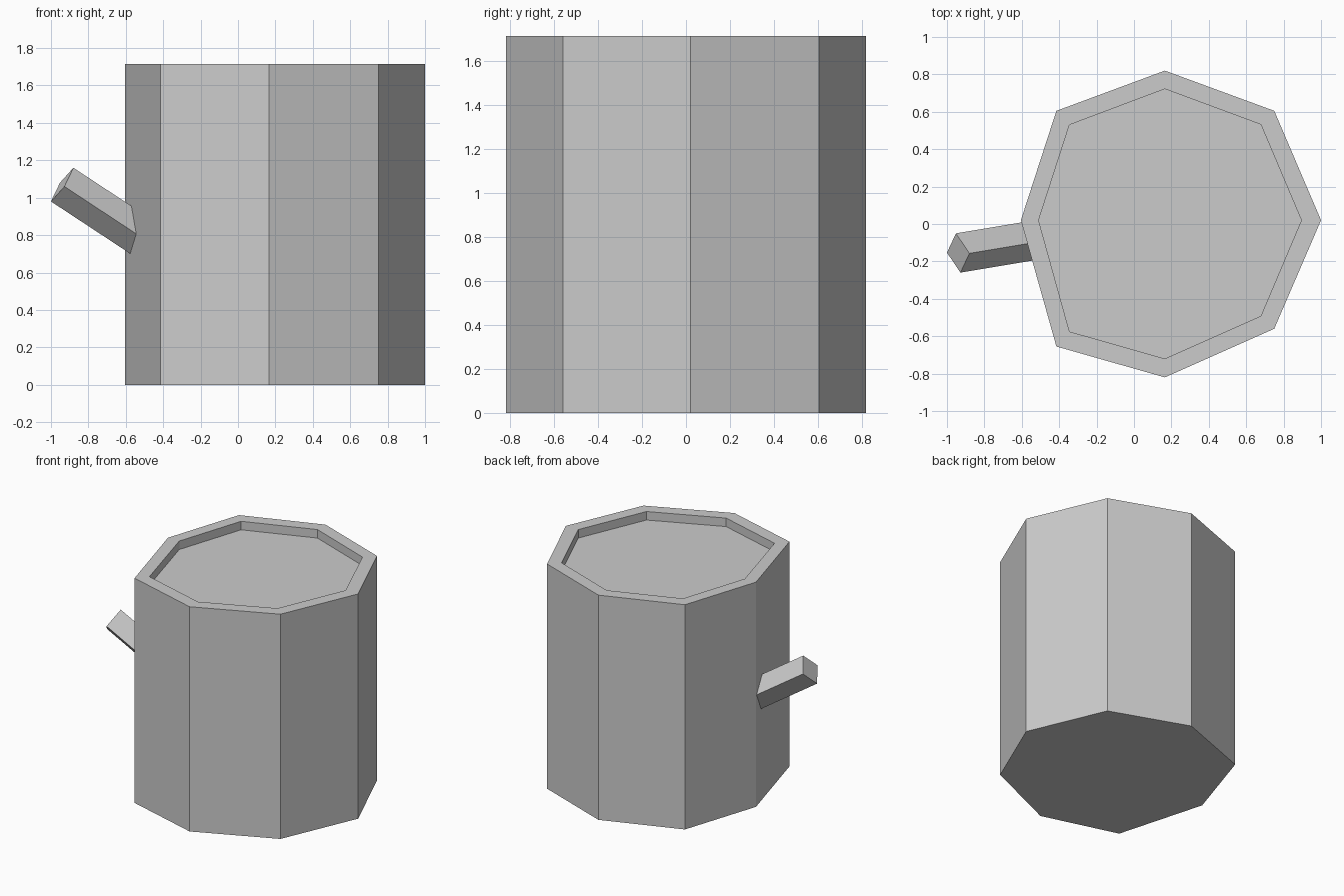
import bpy, bmesh
from mathutils import Vector

if "Cube" in bpy.data.objects:
    bpy.data.objects.remove(bpy.data.objects["Cube"])

HEIGHT, RECESS = 1.715, 0.065


def finish(name, bm):
    bmesh.ops.recalc_face_normals(bm, faces=bm.faces)
    mesh = bpy.data.meshes.new(name)
    bm.to_mesh(mesh)
    bm.free()
    obj = bpy.data.objects.new(name, mesh)
    bpy.context.collection.objects.link(obj)


def loft(name, rings):
    """Join closed rings of points with quads and cap both ends."""
    bm = bmesh.new()
    loops = [[bm.verts.new(p) for p in ring] for ring in rings]
    for a, b in zip(loops, loops[1:]):
        n = len(a)
        for i in range(n):
            j = (i + 1) % n
            bm.faces.new((a[i], a[j], b[j], b[i]))
    bm.faces.new(loops[0][::-1])
    bm.faces.new(loops[-1])
    finish(name, bm)


# Eight-sided body: outer wall, rim and sunken top
outer = [(1.0, 0.02), (0.75, 0.605), (0.165, 0.82), (-0.415, 0.605),
         (-0.605, 0.02), (-0.415, -0.655), (0.165, -0.82), (0.75, -0.56)]
inner = [(0.895, 0.02), (0.678, 0.532), (0.165, 0.722), (-0.345, 0.53),
         (-0.51, 0.02), (-0.345, -0.575), (0.165, -0.72), (0.678, -0.492)]
loft("body", [[(x, y, z) for x, y in profile] for profile, z in
              ((outer, 0), (outer, HEIGHT), (inner, HEIGHT), (inner, HEIGHT - RECESS))])

# Square peg slanting down into the left side
tip = [Vector(p) for p in ((-1.0, -0.153, 0.98), (-0.928, -0.26, 1.06),
                           (-0.88, -0.157, 1.16), (-0.952, -0.05, 1.08))]
inward = Vector((0.46, 0.077, -0.303))
loft("side_peg", [tip, [p + inward for p in tip]])
